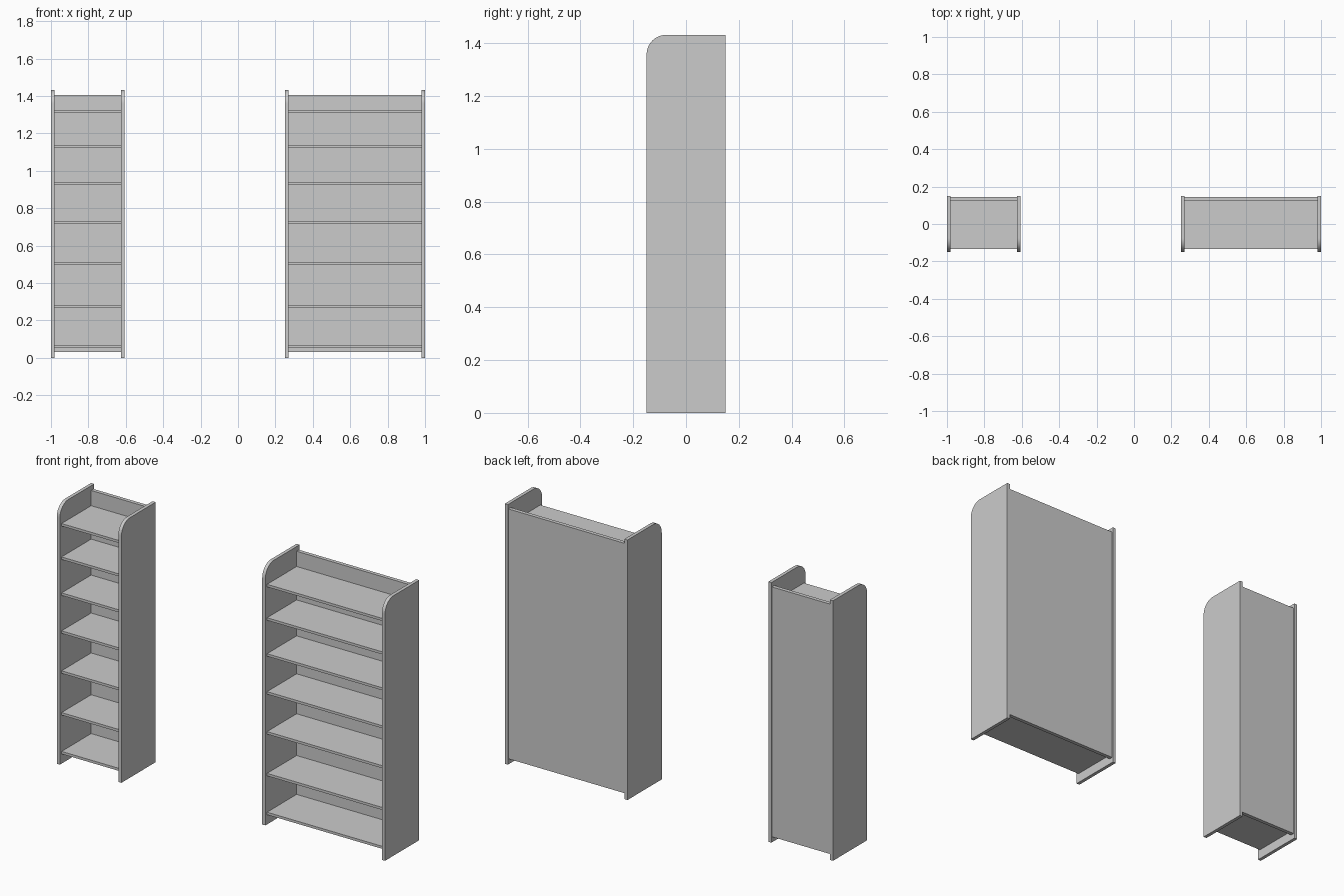
import bpy, bmesh, math

if "Cube" in bpy.data.objects:
    bpy.data.objects.remove(bpy.data.objects["Cube"])

HEIGHT, HALF_DEPTH = 1.432, 0.149
PANEL_T, SHELF_T = 0.019, 0.014
RADIUS = 0.074
SHELF_FRONT, BACK_IN, BACK_OUT = -0.134, 0.123, 0.144
SHELF_TOPS = [0.067, 0.281, 0.511, 0.731, 0.94, 1.138, 1.322]


def finish(name, bm):
    bmesh.ops.recalc_face_normals(bm, faces=bm.faces)
    mesh = bpy.data.meshes.new(name)
    bm.to_mesh(mesh)
    bm.free()
    obj = bpy.data.objects.new(name, mesh)
    bpy.context.collection.objects.link(obj)
    return obj


def box(name, x0, x1, y0, y1, z0, z1):
    bm = bmesh.new()
    bmesh.ops.create_cube(bm, size=1)
    for v in bm.verts:
        v.co.x = x1 if v.co.x > 0 else x0
        v.co.y = y1 if v.co.y > 0 else y0
        v.co.z = z1 if v.co.z > 0 else z0
    return finish(name, bm)


# Upright board with a rounded top front corner
def side_panel(name, x0):
    outline = [(HALF_DEPTH, HEIGHT), (HALF_DEPTH, 0), (-HALF_DEPTH, 0)]
    cy, cz = -HALF_DEPTH + RADIUS, HEIGHT - RADIUS
    steps = 16
    for i in range(steps + 1):
        a = math.pi - math.pi / 2 * i / steps
        outline.append((cy + RADIUS * math.cos(a), cz + RADIUS * math.sin(a)))
    bm = bmesh.new()
    face = bm.faces.new([bm.verts.new((x0, y, z)) for y, z in outline])
    ext = bmesh.ops.extrude_face_region(bm, geom=[face])
    moved = [g for g in ext["geom"] if isinstance(g, bmesh.types.BMVert)]
    bmesh.ops.translate(bm, verts=moved, vec=(PANEL_T, 0, 0))
    obj = finish(name, bm)
    bpy.ops.object.select_all(action='DESELECT')
    obj.select_set(True)
    bpy.context.view_layer.objects.active = obj
    bpy.ops.object.shade_smooth_by_angle(angle=math.radians(30))


def bookcase(label, x0, x1):
    # Sides
    side_panel(label + "_left_side", x0)
    side_panel(label + "_right_side", x1 - PANEL_T)
    # Back board and shelves between the sides
    a, b = x0 + PANEL_T, x1 - PANEL_T
    box(label + "_back_board", a, b, BACK_IN, BACK_OUT, 0.03, 1.406)
    for i, z in enumerate(SHELF_TOPS, 1):
        box(f"{label}_shelf_{i}", a, b, SHELF_FRONT, BACK_IN, z - SHELF_T, z)


bookcase("narrow_bookcase", -1.0, -0.606)
bookcase("wide_bookcase", 0.252, 1.0)
